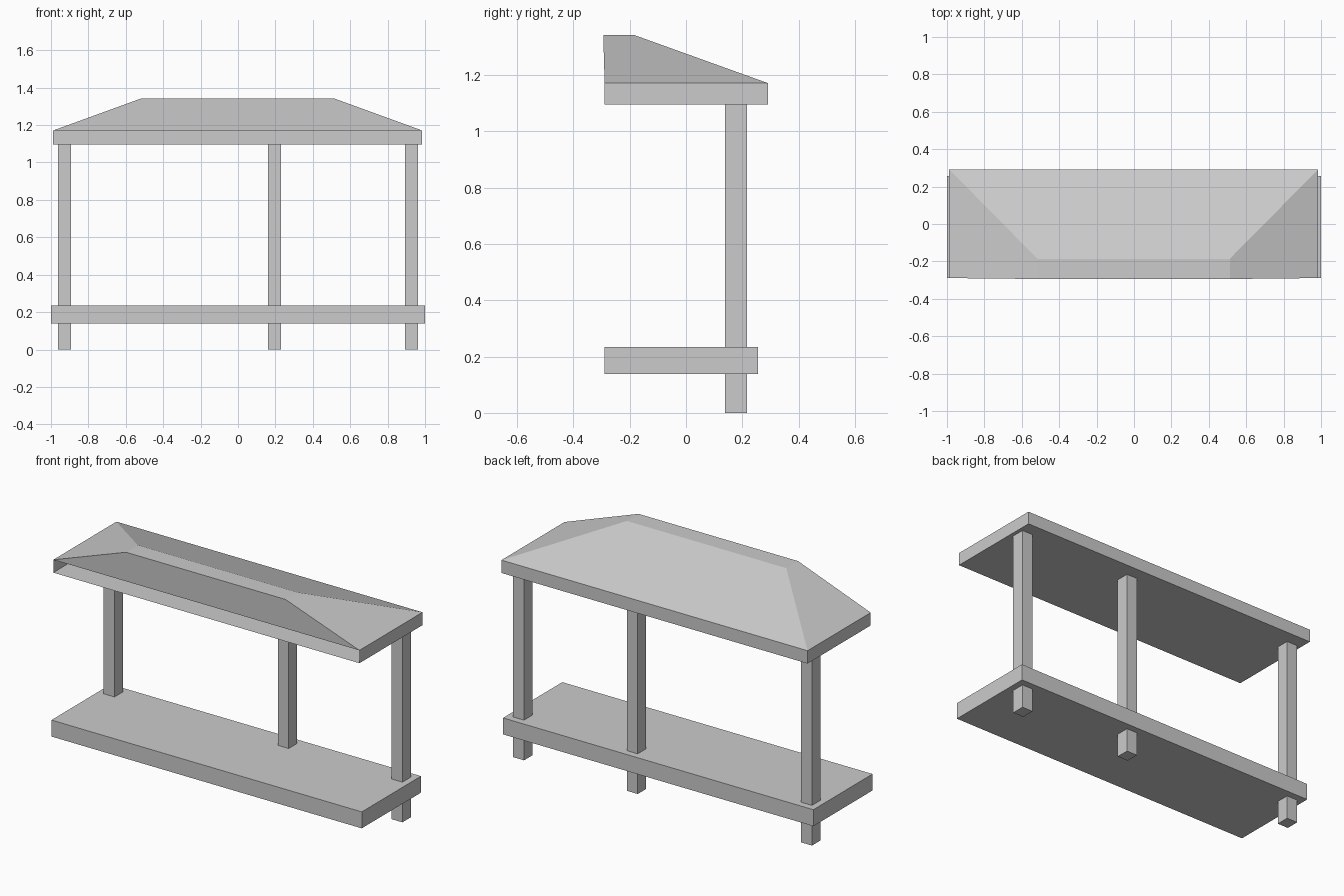
import bpy, bmesh

if "Cube" in bpy.data.objects:
    bpy.data.objects.remove(bpy.data.objects["Cube"])


def make_object(name, bm):
    mesh = bpy.data.meshes.new(name)
    bm.to_mesh(mesh)
    bm.free()
    obj = bpy.data.objects.new(name, mesh)
    bpy.context.collection.objects.link(obj)
    return obj


def box(name, x, y, z):
    bm = bmesh.new()
    bmesh.ops.create_cube(bm, size=1)
    for v in bm.verts:
        v.co = [r[0] + (c + 0.5) * (r[1] - r[0]) for c, r in zip(v.co, (x, y, z))]
    return make_object(name, bm)


# Raised floor slab
box("floor", (-1, 1), (-0.289, 0.256), (0.138, 0.234))

# Three square posts running through the floor up to the roof
for name, cx in (("left_post", -0.928), ("middle_post", 0.195), ("right_post", 0.928)):
    box(name, (cx - 0.035, cx + 0.035), (0.138, 0.216), (0, 1.1))

# Roof rings, each ordered front left, front right, back right, back left
bm = bmesh.new()


def ring(x0, x1, y0, y1, z):
    return [bm.verts.new((x, y, z)) for x, y in ((x0, y0), (x1, y0), (x1, y1), (x0, y1))]


soffit = ring(-0.988, 0.985, -0.289, 0.292, 1.096)
eaves = ring(-0.988, 0.985, -0.289, 0.292, 1.171)
top = ring(-0.516, 0.512, -0.294, -0.186, 1.343)

# Underside and flat top
bm.faces.new(soffit[::-1])
bm.faces.new(top)
for i in range(4):
    j = (i + 1) % 4
    # Fascia on sides and back only, the front edge is open
    if i > 0:
        bm.faces.new((soffit[i], soffit[j], eaves[j], eaves[i]))
    # Front gable wall and three hipped slopes
    bm.faces.new((eaves[i], eaves[j], top[j], top[i]))
make_object("hipped_roof", bm)
